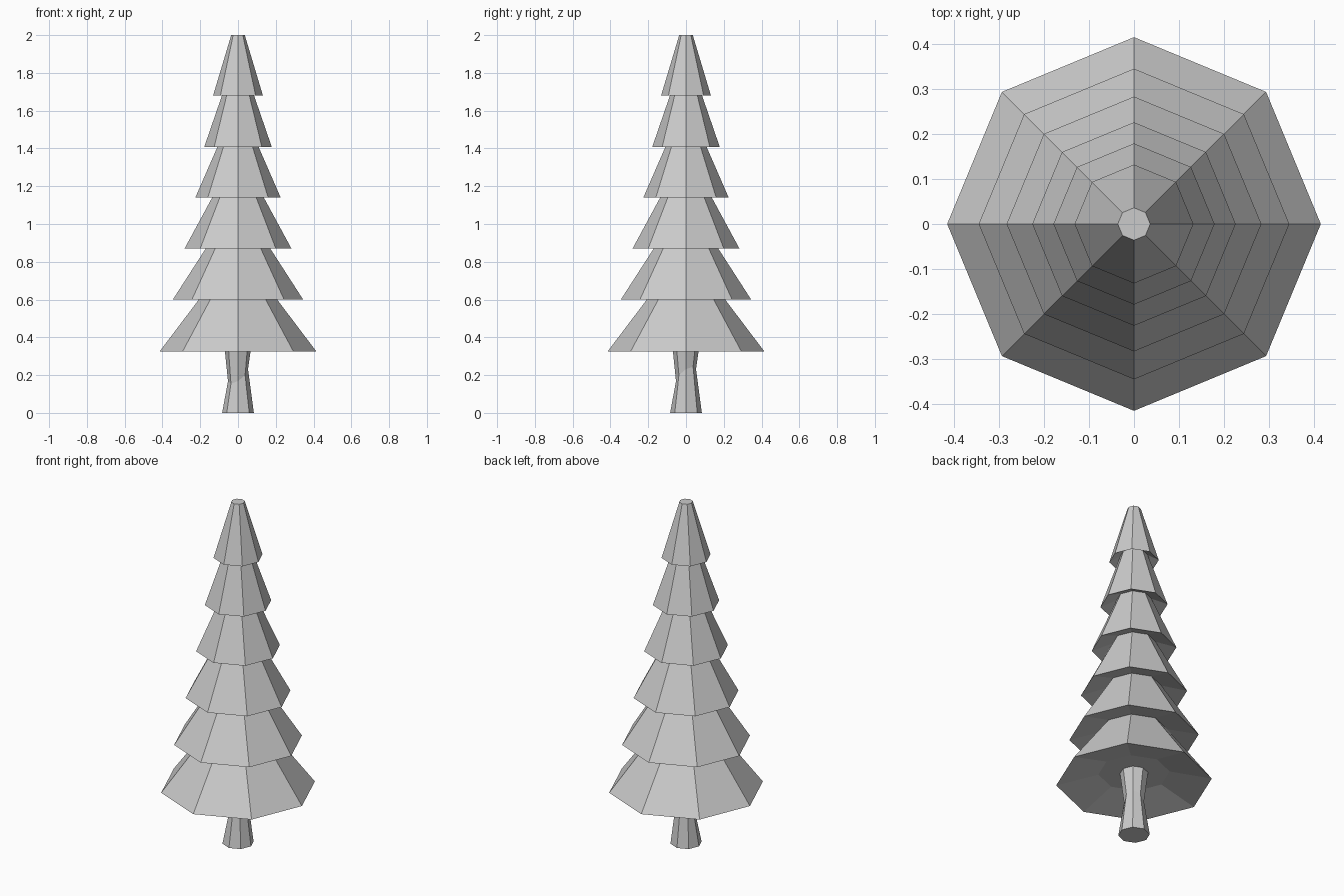
import bpy, bmesh
from math import cos, sin, pi

if "Cube" in bpy.data.objects:
    bpy.data.objects.remove(bpy.data.objects["Cube"])

SIDES = 8


def lathe(name, rings):
    """Skin a stack of octagonal rings (radius, z, tilt_x, tilt_y) and cap both ends."""
    bm = bmesh.new()
    loops = []
    for r, z, tx, ty in rings:
        loop = []
        for i in range(SIDES):
            a = 2 * pi * i / SIDES
            x, y = r * cos(a), r * sin(a)
            loop.append(bm.verts.new((x, y, z + tx * x + ty * y)))
        loops.append(loop)
    for low, high in zip(loops, loops[1:]):
        for i in range(SIDES):
            j = (i + 1) % SIDES
            bm.faces.new((low[i], low[j], high[j], high[i]))
    bm.faces.new(loops[0][::-1])
    bm.faces.new(loops[-1])
    bmesh.ops.recalc_face_normals(bm, faces=bm.faces)
    mesh = bpy.data.meshes.new(name)
    bm.to_mesh(mesh)
    bm.free()
    obj = bpy.data.objects.new(name, mesh)
    bpy.context.collection.objects.link(obj)
    return obj


# Trunk with a narrow, slanted waist
lathe("trunk", [(0.084, 0, 0, 0), (0.053, 0.2, 0.6, 0.6), (0.076, 0.39, 0, 0)])

# Foliage: each tier is a recessed inner ring followed by a flared skirt edge
tiers = [  # inner radius, inner z, skirt radius, skirt z
    (0.19, 0.38, 0.415, 0.325),
    (0.177, 0.64, 0.345, 0.60),
    (0.145, 0.91, 0.283, 0.87),
    (0.115, 1.18, 0.226, 1.14),
    (0.093, 1.445, 0.179, 1.407),
    (0.073, 1.715, 0.132, 1.68),
]
profile = []
for r_in, z_in, r_out, z_out in tiers:
    profile += [(r_in, z_in, 0, 0), (r_out, z_out, 0, 0)]
profile.append((0.036, 2.0, 0, 0))
lathe("foliage", profile)
